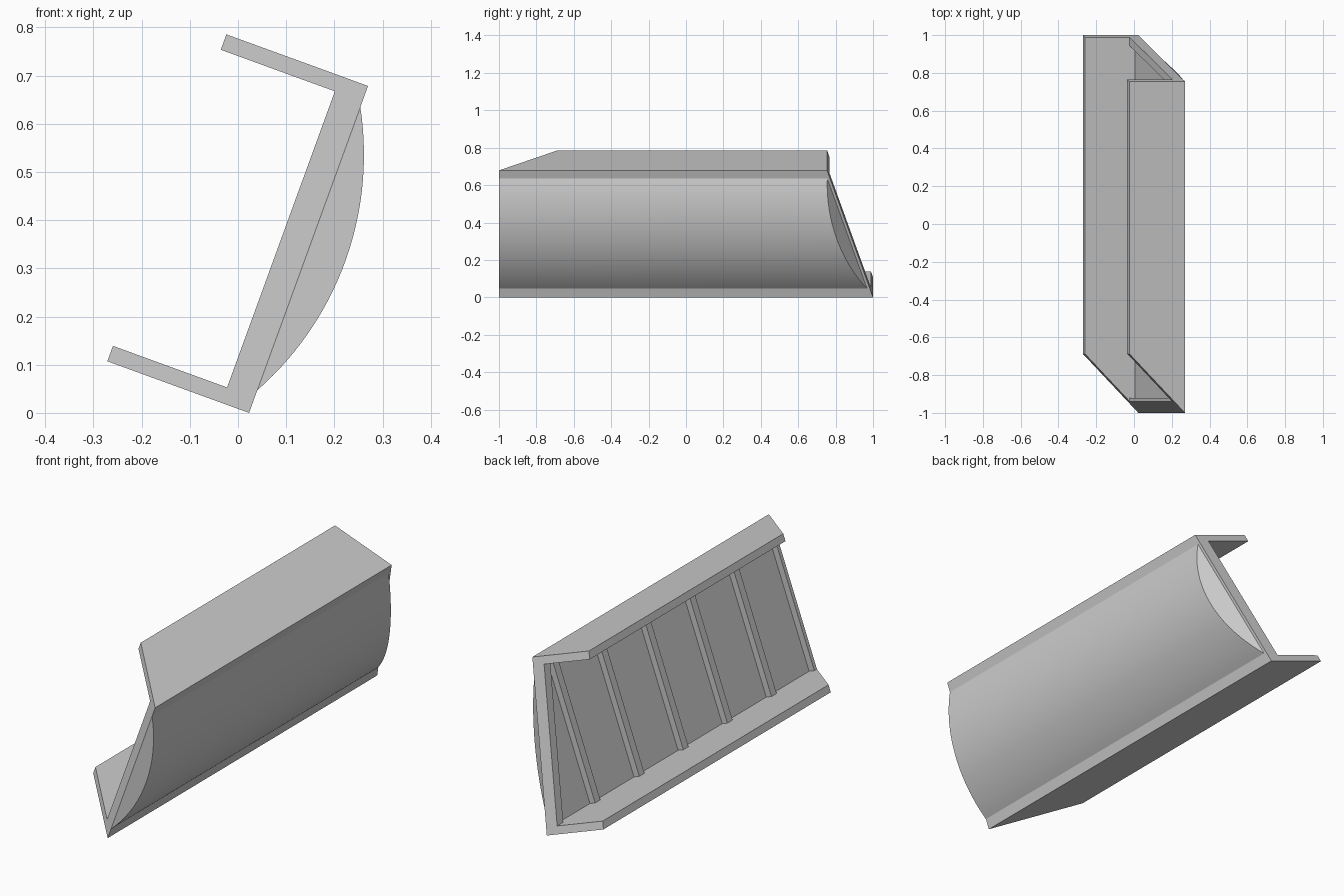
import bpy
import bmesh
from math import radians, sqrt
from mathutils import Matrix

cube = bpy.data.objects.get("Cube")
if cube:
    bpy.data.objects.remove(cube, do_unlink=True)

grey = bpy.data.materials.new("plain_grey")
grey.use_nodes = True
COLOUR = (0.6, 0.6, 0.6, 1)
grey.diffuse_color = COLOUR
grey.node_tree.nodes["Principled BSDF"].inputs["Base Color"].default_value = COLOUR

# The whole channel leans by this angle about its bottom edge
LEAN = Matrix.Translation((0.023, 0, 0)) @ Matrix.Rotation(radians(20), 4, "Y")

HEIGHT = 0.722      # web height
DEPTH = 0.313       # flange depth
FLANGE = 0.034      # flange thickness
RIB_FACE = -0.061   # inner face of the ribs
PANEL = -0.032      # inner face of the web panel
RIB_WIDTH = 0.038


def front_cut(n, u):
    """Mitred front end."""
    return -1 - n


def back_cut(n, u):
    """Back end raked along the web height."""
    return 1 - 0.34 * u


def prism(name, profile, front, back, smooth=False):
    """Extrude a (depth, height) profile along y between two end cuts."""
    bm = bmesh.new()
    rings = [[bm.verts.new((n, cut(n, u), u)) for n, u in profile]
             for cut in (front, back)]
    for ring in rings:
        bm.faces.new(ring)
    count = len(profile)
    for i in range(count):
        j = (i + 1) % count
        bm.faces.new((rings[0][i], rings[0][j], rings[1][j], rings[1][i]))
    bmesh.ops.recalc_face_normals(bm, faces=bm.faces)
    bm.transform(LEAN)
    mesh = bpy.data.meshes.new(name)
    bm.to_mesh(mesh)
    bm.free()
    mesh.materials.append(grey)
    obj = bpy.data.objects.new(name, mesh)
    bpy.context.collection.objects.link(obj)
    if smooth:
        bpy.ops.object.select_all(action="DESELECT")
        obj.select_set(True)
        bpy.context.view_layer.objects.active = obj
        bpy.ops.object.shade_smooth_by_angle(angle=radians(30))
    return obj


# Channel with web and two flanges
prism("channel", [
    (0, 0), (0, HEIGHT), (-DEPTH, HEIGHT), (-DEPTH, HEIGHT - FLANGE),
    (PANEL, HEIGHT - FLANGE), (PANEL, FLANGE), (-DEPTH, FLANGE), (-DEPTH, 0),
], front_cut, back_cut)

# Curved outer skin
LOW, HIGH, SAG, STEPS = 0.05, 0.675, 0.08, 32
half = (HIGH - LOW) / 2
radius = (half ** 2 + SAG ** 2) / (2 * SAG)
arc = []
for i in range(STEPS + 1):
    t = -half + 2 * half * i / STEPS
    arc.append((max(0, sqrt(radius ** 2 - t ** 2) - radius + SAG), LOW + half + t))
prism("curved_skin", arc, lambda n, u: -1,
      lambda n, u: back_cut(n, u) - 0.015 - 0.7 * n, smooth=True)

# Upright ribs on the inside of the web
rib = [(PANEL, FLANGE), (PANEL, HEIGHT - FLANGE),
       (RIB_FACE, HEIGHT - FLANGE), (RIB_FACE, FLANGE)]
for k in range(5):
    y = -0.64 + 0.327 * k
    prism(f"rib_{k + 1}", rib, lambda n, u: y, lambda n, u: y + RIB_WIDTH)

# End ribs that follow the end cuts
prism("front_end_rib", rib, front_cut, lambda n, u: -0.92)
prism("back_end_rib", rib, lambda n, u: back_cut(n, u) - 0.045, back_cut)
